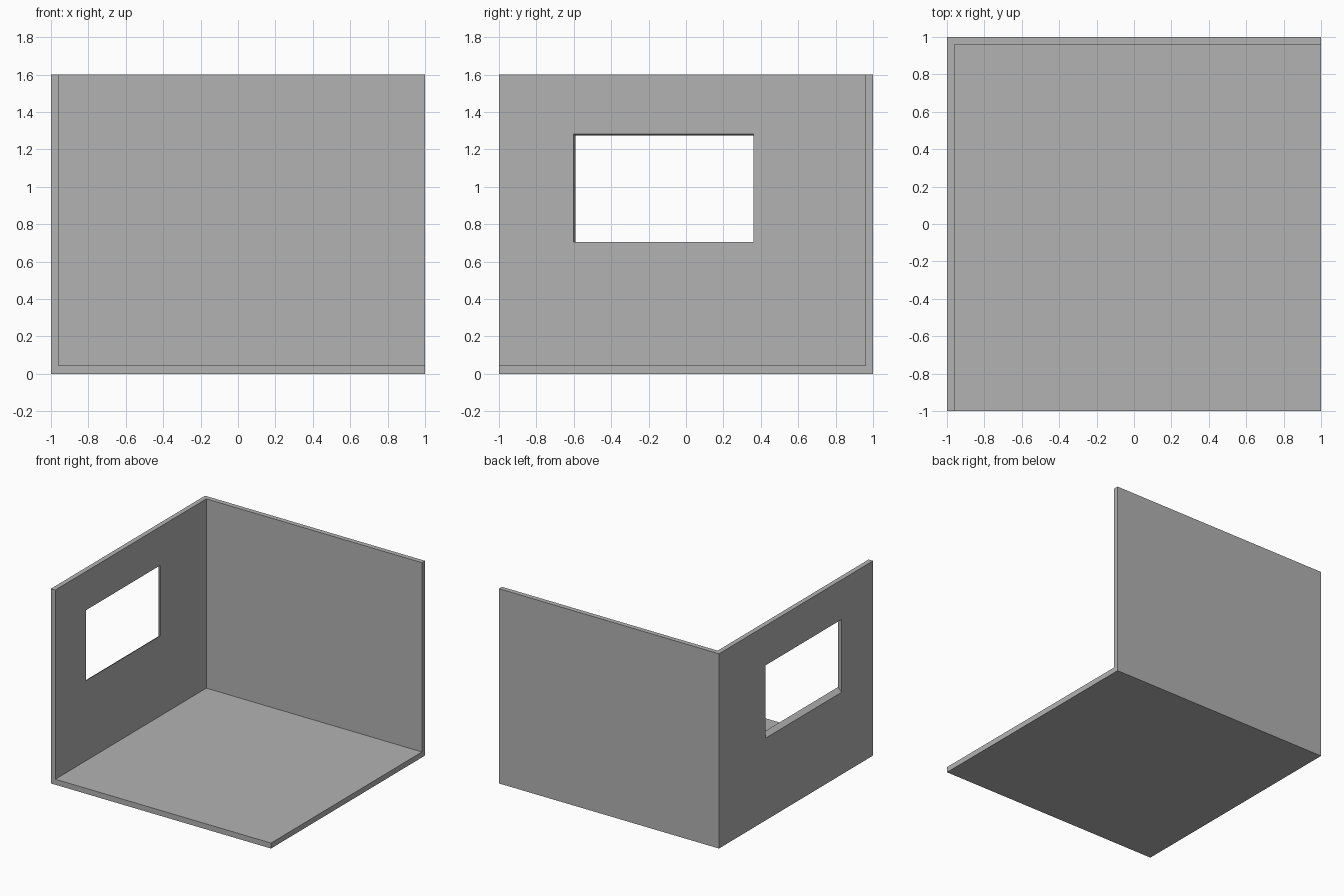
import bpy
import bmesh
from mathutils import Vector

default = bpy.data.objects.get("Cube")
if default:
    bpy.data.objects.remove(default, do_unlink=True)

WALL, FLOOR, HEIGHT = 0.04, 0.045, 1.6

grey = bpy.data.materials.new("plain grey")
grey.use_nodes = True
colour = (0.448, 0.448, 0.448, 1)
grey.diffuse_color = colour
grey.node_tree.nodes["Principled BSDF"].inputs["Base Color"].default_value = colour


def hull_object(name, points):
    """Convex solid around eight corner points."""
    mesh = bpy.data.meshes.new(name)
    bm = bmesh.new()
    for p in points:
        bm.verts.new(p)
    bmesh.ops.convex_hull(bm, input=bm.verts[:])
    bmesh.ops.dissolve_limit(bm, angle_limit=0.01, verts=bm.verts[:], edges=bm.edges[:])
    bmesh.ops.recalc_face_normals(bm, faces=bm.faces[:])
    bm.to_mesh(mesh)
    bm.free()
    mesh.materials.append(grey)
    obj = bpy.data.objects.new(name, mesh)
    bpy.context.collection.objects.link(obj)
    return obj


def box(name, low, high):
    return hull_object(name, [(x, y, z) for x in (low[0], high[0])
                              for y in (low[1], high[1]) for z in (low[2], high[2])])


def cut(target, cutter):
    """Subtract the cutter and keep the result as plain mesh."""
    mod = target.modifiers.new("cut", "BOOLEAN")
    mod.operation, mod.solver, mod.object = "DIFFERENCE", "EXACT", cutter
    graph = bpy.context.evaluated_depsgraph_get()
    result = bpy.data.meshes.new_from_object(target.evaluated_get(graph))
    target.modifiers.clear()
    target.data = result
    bpy.data.objects.remove(cutter, do_unlink=True)


# Floor with back wall and side wall, carved from one block
room = box("room_shell", (-1, -1, 0), (1, 1, HEIGHT))
cut(room, box("room_space", (WALL - 1, -2, FLOOR), (2, 1 - WALL, 2)))

# Window opening, slightly splayed through the side wall
inner = [Vector((WALL - 1, y, z)) for y in (-0.602, 0.361) for z in (0.704, 1.282)]
outer = [Vector((-1, y, z)) for y in (-0.591, 0.395) for z in (0.676, 1.274)]
corners = [i + (i - o) for i, o in zip(inner, outer)]
corners += [o + (o - i) for i, o in zip(inner, outer)]
cut(room, hull_object("window_opening", corners))
room.data.name = "room_shell"
